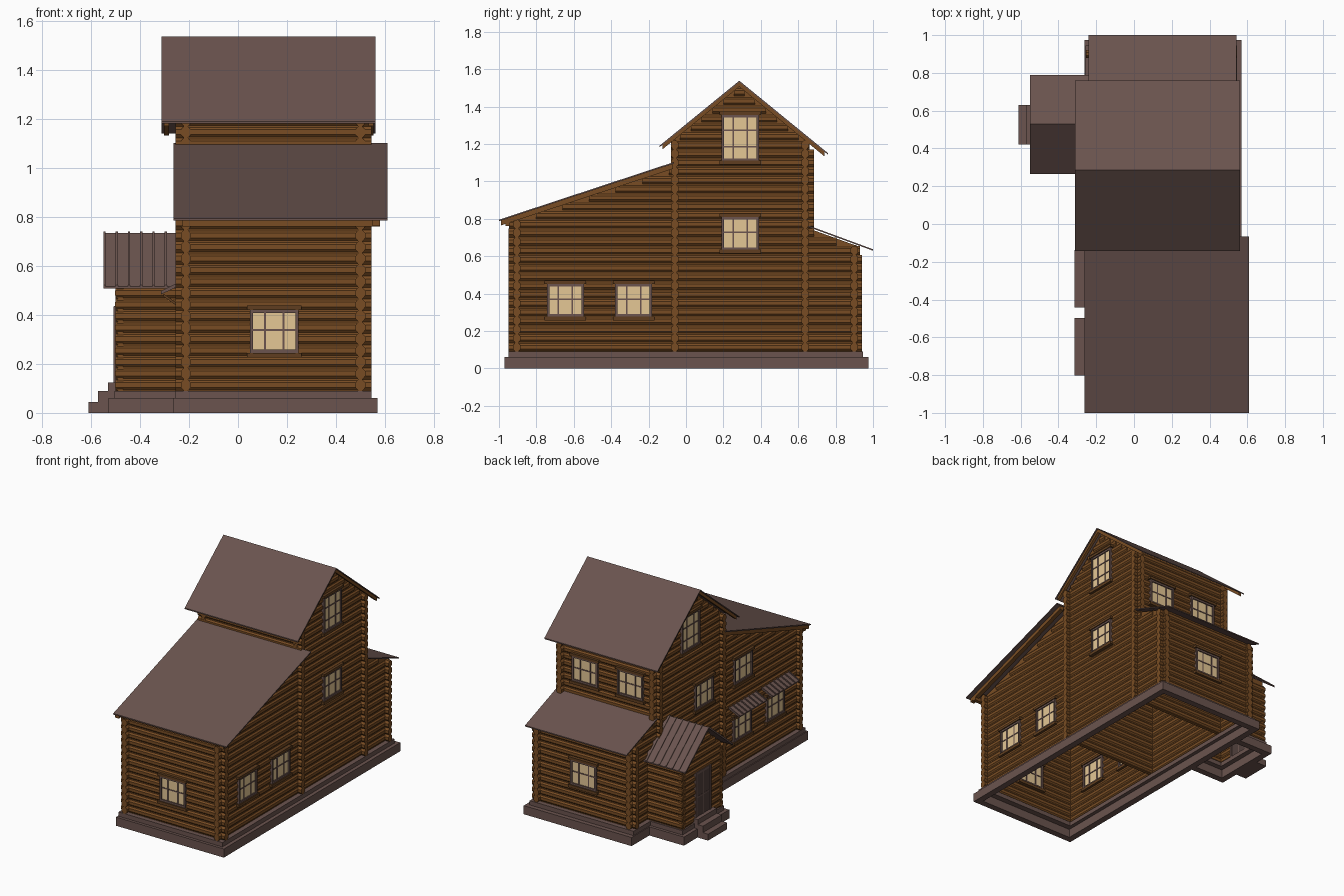
import bpy, bmesh, math
from mathutils import Vector, Matrix

if "Cube" in bpy.data.objects:
    bpy.data.objects.remove(bpy.data.objects["Cube"])

def material(name, rgb):
    m = bpy.data.materials.new(name)
    m.diffuse_color = (*rgb, 1)
    m.use_nodes = True
    m.node_tree.nodes["Principled BSDF"].inputs["Base Color"].default_value = m.diffuse_color
    return m

WOOD = material("log_wood", (0.19, 0.073, 0.017))
TRIM_WOOD = material("brown_boards", (0.115, 0.048, 0.014))
ROOF = material("roof_brown_grey", (0.145, 0.088, 0.077))
GLASS = material("warm_glass", (0.78, 0.57, 0.30))
DOOR = material("door_dark", (0.08, 0.05, 0.044))

R, PITCH, BASE = 0.0235, 0.047, 0.09
XL, XR = -0.213, 0.5                      # side wall centre planes
YF, YP, YB, YE = -0.905, -0.06, 0.637, 0.9  # front, partition, back, extension

def finish(name, bm, mat):
    bmesh.ops.recalc_face_normals(bm, faces=bm.faces)
    me = bpy.data.meshes.new(name)
    bm.to_mesh(me)
    bm.free()
    me.materials.append(mat)
    ob = bpy.data.objects.new(name, me)
    bpy.context.collection.objects.link(ob)
    return ob

def boxes(name, items, mat):
    """items: (x0, x1, y0, y1, z0, z1)"""
    bm = bmesh.new()
    for x0, x1, y0, y1, z0, z1 in items:
        m = Matrix.Translation(((x0+x1)/2, (y0+y1)/2, (z0+z1)/2)) @ Matrix.Diagonal((x1-x0, y1-y0, z1-z0, 1))
        bmesh.ops.create_cube(bm, size=1, matrix=m)
    return finish(name, bm, mat)

def prisms(name, items, mat, axis='x'):
    """items: (profile points, start, end), extruded along the axis"""
    bm = bmesh.new()
    for pts, a, b in items:
        put = (lambda p, t: (t, p[0], p[1])) if axis == 'x' else (lambda p, t: (p[0], t, p[1]))
        lo = [bm.verts.new(put(p, a)) for p in pts]
        hi = [bm.verts.new(put(p, b)) for p in pts]
        bm.faces.new(lo)
        bm.faces.new(hi)
        for i in range(len(pts)):
            j = (i + 1) % len(pts)
            bm.faces.new((lo[i], lo[j], hi[j], hi[i]))
    return finish(name, bm, mat)

def logs(name, items):
    """items: (start, end) of each eight-sided log, flats facing out and up"""
    bm = bmesh.new()
    up, rad = Vector((0, 0, 1)), R / math.cos(math.pi / 8)
    for a, b in items:
        a, b = Vector(a), Vector(b)
        d = (b - a).normalized()
        turn = Matrix((up, d.cross(up) * 0.87, d)).transposed().to_4x4()
        m = Matrix.Translation((a + b) / 2) @ turn @ Matrix.Rotation(math.pi / 8, 4, 'Z')
        bmesh.ops.create_cone(bm, cap_ends=True, segments=8, radius1=rad, radius2=rad, depth=(b - a).length, matrix=m)
    return finish(name, bm, WOOD)

def rows(top):
    z = BASE + PITCH / 2
    while z + R <= top:
        yield z
        z += PITCH

def band(pts, t0, t1):
    """profile strip between two vertical offsets from a roof line"""
    return [(y, z + t1) for y, z in pts] + [(y, z + t0) for y, z in reversed(pts)]

def roof(name, line, x0, x1, thick=0.008):
    prisms(name, [(band(line, -thick, 0), x0, x1)], ROOF)

# ---- foundation rings and steps ----
def ring(x0, x1, y0, y1, z0, z1, t):
    return [(x0, x1, y0, y0+t, z0, z1), (x0, x1, y1-t, y1, z0, z1),
            (x0, x0+t, y0+t, y1-t, z0, z1), (x1-t, x1, y0+t, y1-t, z0, z1)]

boxes("foundation_lower", ring(-0.263, 0.57, -0.97, 0.975, 0, 0.06, 0.045), ROOF)
boxes("foundation_upper", ring(-0.257, 0.545, -0.95, 0.945, 0.06, BASE, 0.065), ROOF)
boxes("porch_foundation", [(-0.53, -0.263, 0.28, 0.325, 0, 0.06), (-0.53, -0.263, 0.735, 0.78, 0, 0.06),
      (-0.53, -0.485, 0.325, 0.735, 0, 0.06), (-0.505, -0.257, 0.3, 0.36, 0.06, BASE),
      (-0.505, -0.257, 0.7, 0.76, 0.06, BASE), (-0.505, -0.45, 0.36, 0.7, 0.06, BASE)], ROOF)
boxes("porch_steps", [(-0.612, -0.53, 0.42, 0.63, 0, 0.045), (-0.572, -0.505, 0.42, 0.63, 0.045, 0.09),
      (-0.532, -0.47, 0.42, 0.63, 0.09, 0.125)], ROOF)

# ---- long side walls, stacked logs following the roof lines ----
def side_span(z):
    top = z + R
    lo = max(-0.95, -1 + (top - 0.777) / 0.33)
    hi = min(0.94, 1 - (top - 0.628) / 0.375)
    lo, hi = min(lo, -0.08), max(hi, 0.685)
    if z > 1.1:
        half = (1.522 - top) / 0.81
        lo, hi = max(lo, 0.285 - half), min(hi, 0.285 + half)
    return lo, hi

outline = [(YF, BASE), (YE, BASE), (YE, 0.66), (YB, 0.755), (YB, 1.23), (0.285, 1.52),
           (YP, 1.23), (YP, 1.085), (YF, 0.805)]
for name, x in (("left", XL), ("right", XR)):
    spans = [(z, *side_span(z)) for z in rows(1.51)]
    logs(name + "_wall_logs", [((x, a, z), (x, b, z)) for z, a, b in spans])
    prisms(name + "_wall_core", [(outline, x - 0.012, x + 0.012)], WOOD)

# ---- cross walls ----
for name, y, top in (("front", YF, 0.805), ("partition", YP, 1.23), ("back", YB, 1.23), ("extension", YE, 0.665)):
    logs(name + "_wall_logs", [((-0.255, y, z), (0.545, y, z)) for z in rows(top)])
    boxes(name + "_wall_core", [(XL, XR, y - 0.012, y + 0.012, BASE, top - 0.005)], WOOD)

# ---- porch walls ----
PX, PF, PB = -0.482, 0.325, 0.735
gable = []
for z in rows(0.715):
    half = min(0.22, (0.725 - z - R) / 0.85)
    if half > 0.01:
        gable.append(((PX, 0.53 - half, z), (PX, 0.53 + half, z)))
logs("porch_front_logs", gable)
prisms("porch_front_core", [([(PF, BASE), (PB, BASE), (PB, 0.54), (0.53, 0.715), (PF, 0.54)], PX - 0.012, PX + 0.012)], WOOD)
for name, y in (("right", PF), ("left", PB)):
    logs(f"porch_{name}_logs", [((PX - 0.018, y, z), (XL, y, z)) for z in rows(0.54)])
    boxes(f"porch_{name}_core", [(PX, XL, y - 0.012, y + 0.012, BASE, 0.545)], WOOD)

# ---- roofs ----
main_line = [(-0.142, 1.19), (0.285, 1.538), (0.76, 1.15)]
front_line = [(-1.0, 0.795), (-0.065, 1.103)]
back_line = [(0.655, 0.764), (1.0, 0.637)]
porch_line = [(0.265, 0.517), (0.53, 0.735), (0.79, 0.517)]
roof("main_roof", main_line, -0.312, 0.561)
roof("front_roof", front_line, -0.263, 0.61)
roof("back_roof", back_line, -0.24, 0.542)
roof("porch_roof", porch_line, -0.55, -0.225)
seams = [-0.55 + 0.05 * i for i in range(7)]
prisms("porch_roof_seams", [(band(porch_line, -0.001, 0.006), x, x + 0.009) for x in seams], ROOF)
# wooden barge boards under the roof edges
main_under = [(-0.125, 1.204), (0.285, 1.538), (0.74, 1.166)]
front_under = [(-0.99, 0.798), (-0.07, 1.101)]
prisms("main_barge_boards", [(band(main_under, -0.032, -0.0075), x, x + 0.02) for x in (-0.303, 0.533)], WOOD)
prisms("front_barge_boards", [(band(front_under, -0.034, -0.0075), a, a + 0.03) for a in (-0.255, 0.55)], WOOD)
boxes("front_eave_beam", [(-0.25, 0.58, -0.965, -0.94, 0.762, 0.79)], WOOD)

# ---- windows, set through the walls ----
def window(name, axis, wall, c, z, h=0.175, bars=(0.005,), w=0.198):
    def box(u0, u1, z0, z1, d):
        if axis == 'x':
            return (wall - d, wall + d, c + u0, c + u1, z + z0, z + z1)
        return (c + u0, c + u1, wall - d, wall + d, z + z0, z + z1)
    a, b, t = w / 2, h / 2, 0.013
    boxes(name + "_glass", [box(-a + .003, a - .003, -b + .003, b - .003, 0.023)], GLASS)
    parts = [box(-a, -a + t, -b, b, 0.032), box(a - t, a, -b, b, 0.032),
             box(-a, a, -b, -b + t, 0.031), box(-a, a, b - t, b, 0.031)]
    parts += [box(u - 0.004, u + 0.004, -b, b, 0.027) for u in (-0.038, 0.038)]
    parts += [box(-a, a, v - 0.004, v + 0.004, 0.026) for v in bars]
    boxes(name + "_frame", parts, ROOF)
    e = a + 0.012
    boxes(name + "_sill_and_lintel", [box(-e, e, -b - 0.02, -b, 0.038), box(-e, e, b, b + 0.018, 0.038)], TRIM_WOOD)

window("front_window", 'y', YF, 0.148, 0.333)
for side, x in (("right", XR), ("left", XL)):
    for i, y in enumerate((-0.645, -0.28)):
        window(f"{side}_lower_window_{i + 1}", 'x', x, y, 0.364)
    window(side + "_attic_window", 'x', x, 0.29, 1.233, 0.245, (-0.048, 0.04))
window("right_middle_window", 'x', XR, 0.29, 0.722)
window("left_middle_window", 'x', XL, 0.14, 0.745)
window("left_upper_window", 'x', XL, -0.29, 0.76)
for i, x in enumerate((-0.035, 0.315)):
    window(f"back_upper_window_{i + 1}", 'y', YB, x, 0.945)
window("extension_window", 'y', YE, 0.143, 0.368)

# ---- awnings over the left lower windows ----
for i, y in enumerate((-0.65, -0.29)):
    line = [(-0.314, 0.492), (-0.215, 0.54)]
    prisms(f"awning_{i + 1}", [(band(line, -0.008, 0), y - 0.152, y + 0.152)], ROOF, 'y')
    prisms(f"awning_{i + 1}_seams", [(band(line, -0.001, 0.007), y - 0.152 + k * 0.0424, y - 0.144 + k * 0.0424)
           for k in range(8)], ROOF, 'y')
    strut = band([(-0.305, 0.488), (-0.23, 0.435)], -0.012, 0)
    prisms(f"awning_{i + 1}_struts", [(strut, y + s - 0.005, y + s + 0.005) for s in (-0.13, 0.13)], TRIM_WOOD, 'y')

# ---- porch door ----
boxes("door_panel", [(-0.504, -0.458, 0.462, 0.598, BASE, 0.42)], DOOR)
boxes("door_frame", [(-0.508, -0.454, 0.445, 0.463, BASE, 0.435), (-0.508, -0.454, 0.597, 0.615, BASE, 0.435),
      (-0.507, -0.455, 0.445, 0.615, 0.418, 0.436), (-0.506, -0.457, 0.526, 0.534, BASE, 0.42),
      (-0.506, -0.457, 0.462, 0.598, 0.255, 0.265)], ROOF)
